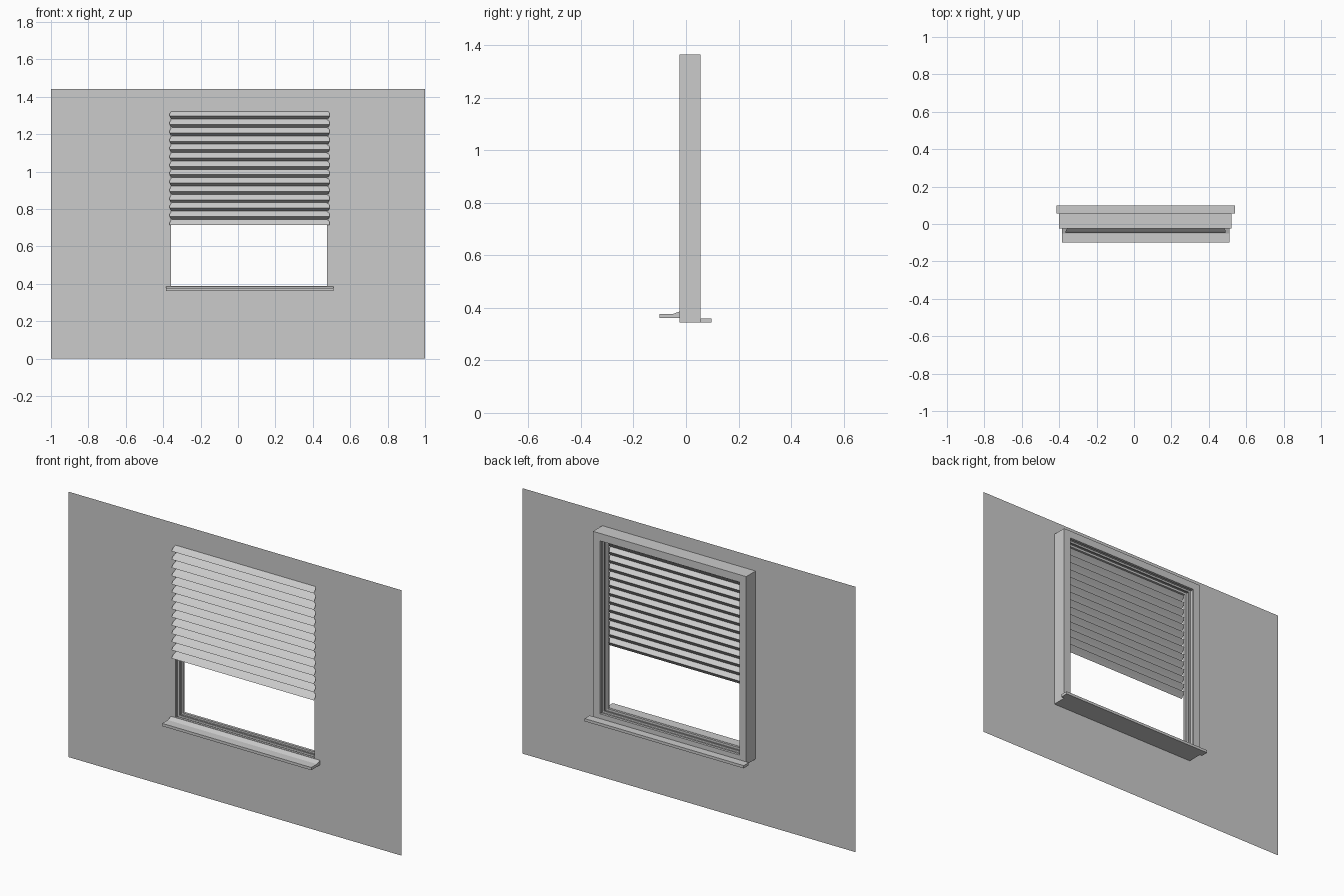
import bpy, bmesh

if "Cube" in bpy.data.objects:
    bpy.data.objects.remove(bpy.data.objects["Cube"])

WALL_Y = -0.025
OUTER = (-0.40, 0.52, 0.345, 1.365)      # frame x0, x1, z0, z1


def make(name, verts, faces, solid=True):
    me = bpy.data.meshes.new(name)
    me.from_pydata(verts, [], faces)
    if solid:
        bm = bmesh.new()
        bm.from_mesh(me)
        bmesh.ops.recalc_face_normals(bm, faces=bm.faces)
        bm.to_mesh(me)
        bm.free()
    ob = bpy.data.objects.new(name, me)
    bpy.context.collection.objects.link(ob)
    return ob


def rect(x0, x1, z0, z1, y):
    return [(x0, y, z0), (x1, y, z0), (x1, y, z1), (x0, y, z1)]


def prism(name, profile, x0, x1):
    """Extrude a (y, z) profile along x."""
    n = len(profile)
    verts = [(x, y, z) for x in (x0, x1) for y, z in profile]
    faces = [(i, (i + 1) % n, n + (i + 1) % n, n + i) for i in range(n)]
    faces += [tuple(range(n)), tuple(range(n, 2 * n))]
    return make(name, verts, faces)


def mitred_frame(name, profile, bounds):
    """Sweep an (inset, y) profile around a rectangle."""
    x0, x1, z0, z1 = bounds
    verts = []
    for d, y in profile:
        verts += rect(x0 + d, x1 - d, z0 + d, z1 - d, y)
    n, faces = len(profile), []
    for i in range(n):
        j = (i + 1) % n
        for k in range(4):
            m = (k + 1) % 4
            faces.append((4 * i + k, 4 * i + m, 4 * j + m, 4 * j + k))
    return make(name, verts, faces)


# Wall sheet with the window opening
make("wall",
     rect(-1, 1, 0, 1.44, WALL_Y) + rect(-0.357, 0.483, 0.385, 1.322, WALL_Y),
     [(k, (k + 1) % 4, 4 + (k + 1) % 4, 4 + k) for k in range(4)], solid=False)

# Window frame with two sash tracks on its inner side
profile = [(0, -0.025), (0.043, -0.025), (0.043, -0.012), (0.031, -0.012),
           (0.031, 0.009), (0.041, 0.009), (0.041, 0.018), (0.031, 0.018),
           (0.031, 0.041), (0.041, 0.041), (0.041, 0.055), (0, 0.055)]
mitred_frame("window_frame", profile, OUTER)

# Inside sill board with a sloped upstand, and plain outside sill
prism("front_sill", [(-0.10, 0.361), (-0.10, 0.376), (-0.052, 0.376),
                     (-0.025, 0.386), (-0.025, 0.361)], -0.385, 0.51)
prism("back_sill", [(0.055, 0.345), (0.055, 0.36), (0.098, 0.36),
                    (0.098, 0.345)], -0.415, 0.54)

# Pleated blind: thin folded sheet, wider at the front folds
PLEATS, PITCH, DROP = 14, 0.0447, 0.029
TOP, BACK, FRONT = 1.325, -0.021, -0.049
rows = []
for i in range(PLEATS):
    z = TOP - i * PITCH
    rows += [(BACK, z, 0.0), (BACK - 0.016, z - DROP * 0.55, 0.009),
             (FRONT, z - DROP, 0.009)]
    if i < PLEATS - 1:
        rows.append((BACK - 0.010, z - DROP - (PITCH - DROP) * 0.65, 0.004))
verts = []
for y, z, grow in rows:
    verts += [(-0.356 - grow, y, z), (0.481 + grow, y, z)]
make("pleated_blind", verts,
     [(2 * i, 2 * i + 2, 2 * i + 3, 2 * i + 1) for i in range(len(rows) - 1)],
     solid=False)
